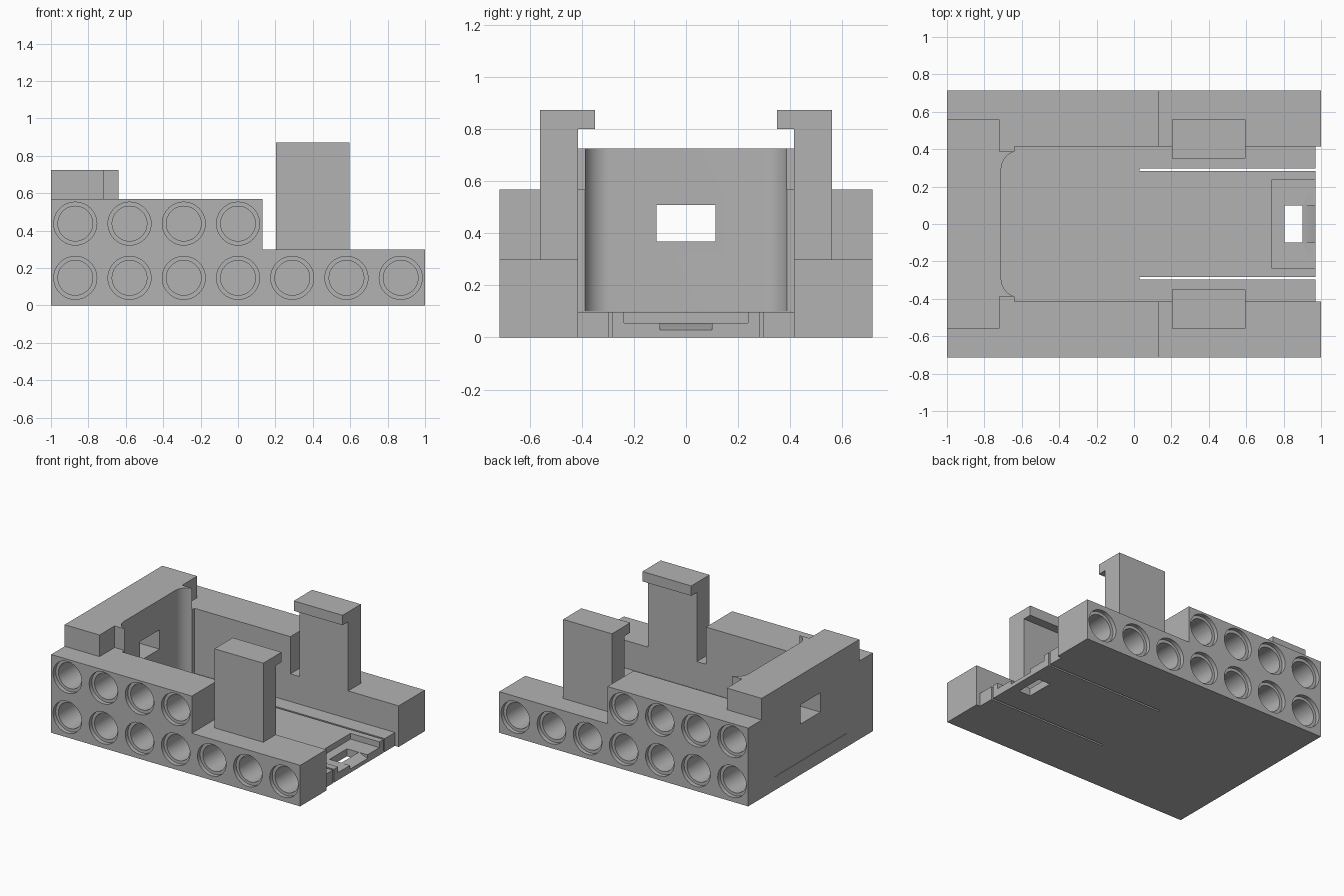
import bpy, bmesh, math
from mathutils import Vector

if "Cube" in bpy.data.objects:
    bpy.data.objects.remove(bpy.data.objects["Cube"], do_unlink=True)

grey = bpy.data.materials.new("plain grey")
grey.use_nodes = True
colour = (0.45, 0.45, 0.45, 1)
grey.diffuse_color = colour
grey.node_tree.nodes["Principled BSDF"].inputs["Base Color"].default_value = colour


def finish(name, bm):
    bmesh.ops.recalc_face_normals(bm, faces=bm.faces)
    mesh = bpy.data.meshes.new(name)
    bm.to_mesh(mesh)
    bm.free()
    mesh.materials.append(grey)
    obj = bpy.data.objects.new(name, mesh)
    bpy.context.collection.objects.link(obj)
    return obj


def prism(name, points, axis, start, end):
    """Extrude a 2D outline along Y (points are x, z) or Z (points are x, y)."""
    place = {"Y": lambda u, v: (u, start, v), "Z": lambda u, v: (u, v, start)}[axis]
    along = Vector((0, 1, 0) if axis == "Y" else (0, 0, 1))
    bm = bmesh.new()
    face = bm.faces.new([bm.verts.new(place(u, v)) for u, v in points])
    out = bmesh.ops.extrude_face_region(bm, geom=[face])
    moved = [g for g in out["geom"] if isinstance(g, bmesh.types.BMVert)]
    bmesh.ops.translate(bm, verts=moved, vec=along * (end - start))
    return finish(name, bm)


def box(name, x, y, z):
    outline = [(x[0], y[0]), (x[1], y[0]), (x[1], y[1]), (x[0], y[1])]
    return prism(name, outline, "Z", z[0], z[1])


def activate(obj):
    bpy.ops.object.select_all(action="DESELECT")
    obj.select_set(True)
    bpy.context.view_layer.objects.active = obj


def cut(obj, cutter):
    cutter.hide_render = True
    mod = obj.modifiers.new("cut", "BOOLEAN")
    mod.operation = "DIFFERENCE"
    mod.solver = "EXACT"
    mod.object = cutter
    activate(obj)
    bpy.ops.object.modifier_apply(modifier=mod.name)
    bpy.data.objects.remove(cutter, do_unlink=True)


def hole_cutter(centres, side):
    """Stepped round plugs: a wide shallow mouth and a deep narrow bore."""
    outer = 0.715
    profile = [(0.115, outer + 0.05), (0.115, outer - 0.03),
               (0.093, outer - 0.03), (0.093, outer - 0.26)]
    n = 40
    bm = bmesh.new()
    for cx, cz in centres:
        rings = []
        for r, y in profile:
            angles = [2 * math.pi * i / n for i in range(n)]
            rings.append([bm.verts.new((cx + r * math.cos(a), side * y,
                                        cz + r * math.sin(a))) for a in angles])
        for a, b in zip(rings, rings[1:]):
            for i in range(n):
                j = (i + 1) % n
                bm.faces.new((a[i], a[j], b[j], b[i]))
        bm.faces.new(rings[0])
        bm.faces.new(rings[-1])
    return finish("hole_cutter", bm)


pitch = 0.29
centres = [(i * pitch, 0.147) for i in range(-3, 4)]
centres += [(i * pitch, 0.437) for i in range(-3, 1)]
beam_outline = [(-1, 0), (1, 0), (1, 0.298), (0.13, 0.298), (0.13, 0.568), (-1, 0.568)]

for side, word in ((1, "back"), (-1, "front")):
    def span(a, b):
        return sorted((side * a, side * b))

    # Side beam with two rows of round holes
    beam = prism(word + "_beam", beam_outline, "Y", *span(0.415, 0.715))
    cut(beam, hole_cutter(centres, side))

    # Inner corner filler and raised wall end
    box(word + "_corner_filler", (-1, -0.64), span(0.387, 0.415), (0.1, 0.568))
    box(word + "_wall_end", (-1, -0.72), span(0.387, 0.56), (0.568, 0.725))

    # Upright clip with inward hook
    clip = box(word + "_clip", (0.203, 0.595), span(0.35, 0.56), (0.298, 0.872))
    cut(clip, box("clip_cutter", (0, 1), span(0.2, 0.415), (0.2, 0.8)))

# End wall with rounded inner corners and a window
arc = []
for i in range(17):
    a = math.radians(107.5 + 72.5 * i / 16)
    arc.append((-0.61 + 0.1 * math.cos(a), 0.292 + 0.1 * math.sin(a)))
edge = [(-0.64, 0.387)] + arc[1:]
wall_outline = [(-1, 0.387)] + edge + [(x, -y) for x, y in reversed(edge)] + [(-1, -0.387)]
wall = prism("end_wall", wall_outline, "Z", 0.1, 0.725)
cut(wall, box("window_cutter", (-1.2, -0.5), (-0.113, 0.113), (0.368, 0.508)))

# Floor with a flexible tongue, latch recess, latch slot and ramped lip
floor = box("floor", (-1, 0.97), (-0.415, 0.415), (0, 0.097))
for side in (1, -1):
    cut(floor, box("slit_cutter", (0.03, 1.1), sorted((side * 0.284, side * 0.298)), (-0.1, 0.2)))
cut(floor, box("recess_cutter", (0.738, 1.1), (-0.237, 0.237), (0.055, 0.2)))
cut(floor, box("slot_cutter", (0.805, 0.9), (-0.1, 0.1), (-0.1, 0.2)))
ramp = [(0.905, 0.055), (0.97, 0.028), (1.1, 0.028), (1.1, 0.2), (0.905, 0.2)]
cut(floor, prism("ramp_cutter", ramp, "Y", -0.1, 0.1))

# Smooth the round surfaces, keep the edges sharp
for obj in list(bpy.context.collection.objects):
    if obj.type == "MESH" and grey.name in obj.data.materials:
        activate(obj)
        bpy.ops.object.shade_smooth_by_angle(angle=math.radians(30))
